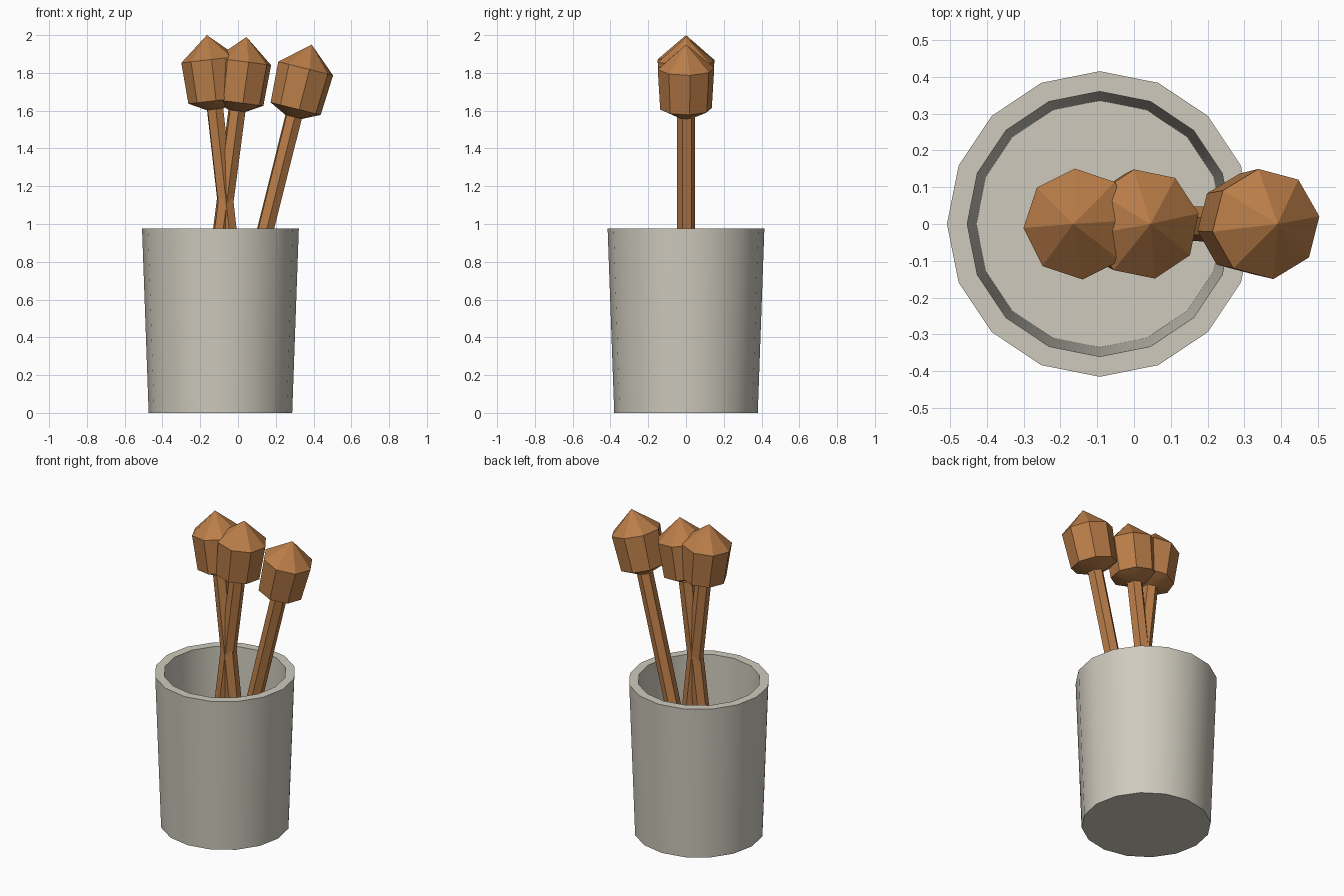
import bpy, bmesh, math
from mathutils import Matrix, Vector

if "Cube" in bpy.data.objects:
    bpy.data.objects.remove(bpy.data.objects["Cube"])


def material(name, rgb):
    m = bpy.data.materials.new(name)
    m.diffuse_color = (*rgb, 1)
    m.use_nodes = True
    m.node_tree.nodes["Principled BSDF"].inputs["Base Color"].default_value = m.diffuse_color
    return m


STONE = material("grey_stoneware", (0.62, 0.59, 0.51))
WOOD = material("warm_wood", (0.49, 0.205, 0.065))


def lathe(name, profile, sides, mat, spin=0.0, matrix=Matrix()):
    """Revolve (radius, z) points round z; radius 0 gives a single pole."""
    bm = bmesh.new()
    rings = []
    for r, z in profile:
        if r == 0:
            rings.append([bm.verts.new((0, 0, z))])
        else:
            rings.append([bm.verts.new((r * math.cos(spin + math.tau * i / sides),
                                        r * math.sin(spin + math.tau * i / sides), z))
                          for i in range(sides)])
    for a, b in zip(rings, rings[1:]):
        for i in range(sides):
            j = (i + 1) % sides
            quad = [a[i % len(a)], a[j % len(a)], b[j % len(b)], b[i % len(b)]]
            bm.faces.new(list(dict.fromkeys(quad)))
    for end in (rings[0], rings[-1]):
        if len(end) > 1:
            bm.faces.new(end)
    bmesh.ops.recalc_face_normals(bm, faces=bm.faces)
    me = bpy.data.meshes.new(name)
    bm.to_mesh(me)
    bm.free()
    me.materials.append(mat)
    ob = bpy.data.objects.new(name, me)
    bpy.context.collection.objects.link(ob)
    ob.matrix_world = matrix
    bpy.ops.object.select_all(action='DESELECT')
    ob.select_set(True)
    bpy.context.view_layer.objects.active = ob
    bpy.ops.object.shade_smooth_by_angle(angle=math.radians(30))
    return ob


# hollow tapered cup with a thick wall and floor
lathe("cup", [(0.38, 0), (0.415, 0.975), (0.36, 0.975), (0.335, 0.06)], 16, STONE,
      matrix=Matrix.Translation((-0.093, 0, 0)))

# leaning wooden dippers: tip x, tip z, lean (dx/dz), spin
dippers = [("left", -0.165, 2.0, -0.112, 4),
           ("middle", 0.045, 1.99, 0.13, 11),
           ("right", 0.39, 1.95, 0.25, 8)]
for name, x, z, lean, spin in dippers:
    tilt = math.atan(lean)
    m = Matrix.Translation((x, 0, z)) @ Matrix.Rotation(tilt, 4, 'Y')
    length = (z - 0.07) / math.cos(tilt)
    s = math.radians(spin)
    # faceted head with pointed top
    lathe(name + "_head", [(0, 0), (0.151, -0.131), (0.138, -0.35), (0.045, -0.395)],
          8, WOOD, s, m)
    # six-sided handle reaching the cup floor
    lathe(name + "_handle", [(0.048, -0.37), (0.046, -length)], 6, WOOD,
          s + math.pi / 6, m)
